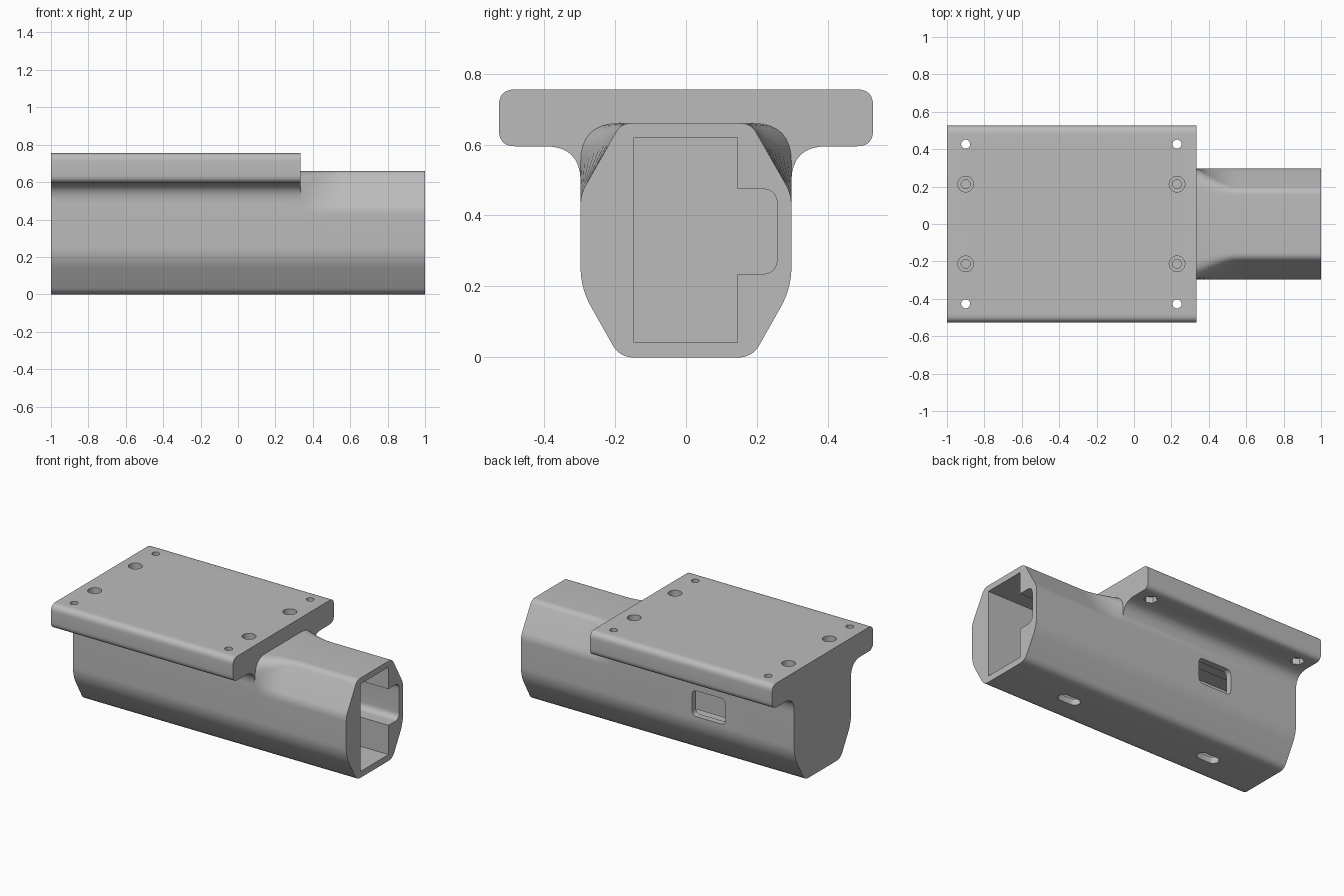
import bpy, bmesh, math
from mathutils import Vector

cube = bpy.data.objects.get("Cube")
if cube:
    bpy.data.objects.remove(cube, do_unlink=True)

grey = bpy.data.materials.new("plain grey")
grey.use_nodes = True
colour = (0.5, 0.5, 0.5, 1)
grey.diffuse_color = colour
grey.node_tree.nodes["Principled BSDF"].inputs["Base Color"].default_value = colour


def rounded(corners, steps=8):
    """Round each (y, z, tangent length) corner of a closed outline."""
    outline = []
    for i, (y, z, d) in enumerate(corners):
        p = Vector((y, z))
        if d == 0:
            outline.append(p)
            continue
        a = p + (Vector(corners[i - 1][:2]) - p).normalized() * d
        b = p + (Vector(corners[(i + 1) % len(corners)][:2]) - p).normalized() * d
        for k in range(steps + 1):
            t = k / steps
            outline.append(a * (1 - t) ** 2 + p * 2 * t * (1 - t) + b * t * t)
    return outline


def mirrored(half):
    """Complete a +y half outline with its -y side."""
    return half + [(-y, z, d) for y, z, d in reversed(half)]


def loft(name, sections):
    """Skin a list of (x, outline) sections and cap both ends."""
    bm = bmesh.new()
    rings = [[bm.verts.new((x, p.x, p.y)) for p in outline] for x, outline in sections]
    n = len(rings[0])
    for r, s in zip(rings, rings[1:]):
        for i in range(n):
            j = (i + 1) % n
            bm.faces.new((r[i], r[j], s[j], s[i]))
    bm.faces.new(rings[0])
    bm.faces.new(rings[-1])
    bmesh.ops.recalc_face_normals(bm, faces=bm.faces)
    mesh = bpy.data.meshes.new(name)
    bm.to_mesh(mesh)
    bm.free()
    obj = bpy.data.objects.new(name, mesh)
    bpy.context.collection.objects.link(obj)
    mesh.materials.append(grey)
    return obj


def prism(name, x0, x1, corners):
    outline = rounded(corners)
    return loft(name, [(x0, outline), (x1, outline)])


def cylinder(name, x, y, z0, z1, radius, sides=32):
    bpy.ops.mesh.primitive_cylinder_add(vertices=sides, radius=radius, depth=z1 - z0,
                                        location=(x, y, (z0 + z1) / 2))
    obj = bpy.context.object
    obj.name = name
    obj.data.materials.append(grey)
    return obj


def combine(target, other, operation):
    other.hide_render = True
    mod = target.modifiers.new(operation, "BOOLEAN")
    mod.operation = operation
    mod.solver = "EXACT"
    mod.object = other
    bpy.context.view_layer.objects.active = target
    bpy.ops.object.modifier_apply(modifier=mod.name)
    bpy.data.objects.remove(other, do_unlink=True)


def body_section(t):
    """t = 0 has full-width shoulders, t = 1 has sloped ones."""
    top = 0.297 - 0.114 * t
    return rounded(mirrored([(0.187, 0, 0.04), (0.297, 0.195, 0.06),
                             (0.297, 0.46, 0.03), (top, 0.66, 0.11 - 0.08 * t)]))


# Main tube, shoulders easing into the sloped nose
X_PLATE, X_NOSE = 0.333, 0.56
stations = [(-1, 0)]
for k in range(9):
    t = k / 8
    stations.append((X_PLATE + (X_NOSE - X_PLATE) * t, math.sin(t * math.pi / 2)))
stations.append((1, 1))
body = loft("mount_body", [(x, body_section(t)) for x, t in stations])

# Mounting plate with concave fillets down to the tube
plate = prism("mounting_plate", -1, X_PLATE,
              mirrored([(0.26, 0.48, 0), (0.297, 0.49, 0), (0.297, 0.595, 0.1),
                        (0.527, 0.595, 0.045), (0.527, 0.755, 0.045)]))
combine(body, plate, "UNION")

# Main cavity and its side channel, open at the nose
cavity = prism("cavity", -0.93, 1.1, [(-0.147, 0.042, 0), (0.145, 0.042, 0),
                                      (0.145, 0.235, 0), (0.257, 0.235, 0.045),
                                      (0.257, 0.475, 0.045), (0.145, 0.475, 0),
                                      (0.145, 0.62, 0), (-0.147, 0.62, 0)])
combine(body, cavity, "DIFFERENCE")

# Side window into the channel
window = prism("side_window", -0.1, 0.1, [(-0.122, -0.085, 0.035), (0.122, -0.085, 0.035),
                                          (0.122, 0.085, 0.035), (-0.122, 0.085, 0.035)])
window.rotation_euler.z = math.pi / 2
window.location = (-0.375, 0.33, 0.355)
bpy.context.view_layer.update()
combine(body, window, "DIFFERENCE")

# Long slots through the floor
for x in (-0.57, 0.5):
    slot = cylinder("floor_slot", x, 0, -0.05, 0.1, 0.036)
    for v in slot.data.vertices:
        v.co.x += math.copysign(0.04, v.co.x) if abs(v.co.x) > 1e-4 else 0
    combine(body, slot, "DIFFERENCE")

# Bolt holes: outer ones with nut pockets below, inner ones counterbored
for x in (-0.9, 0.23):
    for side in (-1, 1):
        for args in ((0.427, 0.5, 0.8, 0.024, 32), (0.427, 0.5, 0.635, 0.042, 6),
                     (0.213, 0.5, 0.8, 0.024, 32), (0.213, 0.68, 0.8, 0.042, 32)):
            hole = cylinder("bolt_hole", x, side * args[0], *args[1:])
            combine(body, hole, "DIFFERENCE")

# Smooth the curved surfaces, keep the machined edges sharp
bpy.ops.object.select_all(action="DESELECT")
body.select_set(True)
bpy.context.view_layer.objects.active = body
bpy.ops.object.shade_smooth_by_angle(angle=math.radians(30))
